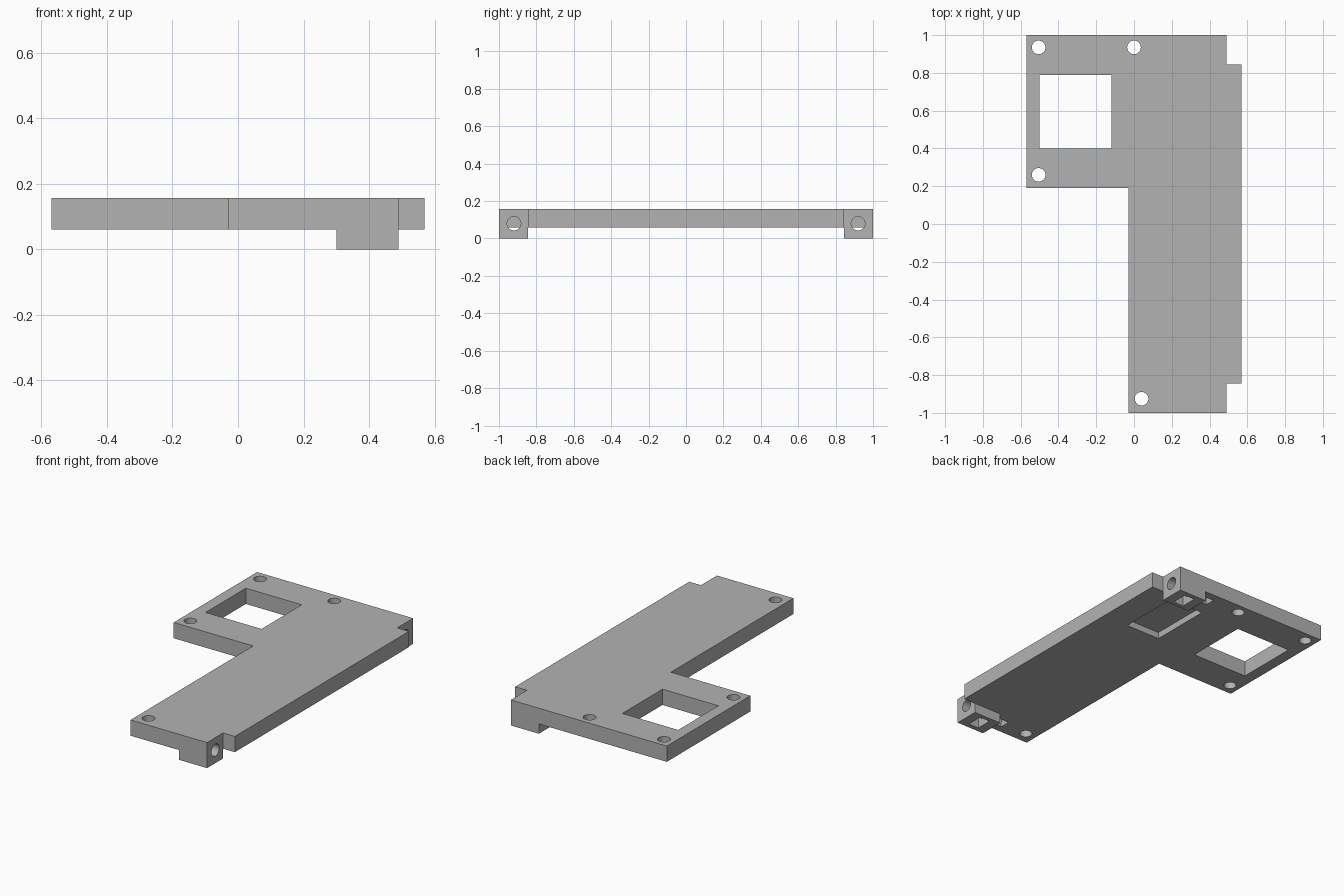
import bpy, bmesh, math
from mathutils import Matrix, Vector

default = bpy.data.objects.get("Cube")
if default:
    bpy.data.objects.remove(default, do_unlink=True)

BOTTOM, TOP = 0.06, 0.157

grey = bpy.data.materials.new("plain grey")
grey.use_nodes = True
colour = (0.45, 0.45, 0.45, 1)
grey.diffuse_color = colour
grey.node_tree.nodes["Principled BSDF"].inputs["Base Color"].default_value = colour


def finish(bm, name):
    bmesh.ops.recalc_face_normals(bm, faces=bm.faces)
    mesh = bpy.data.meshes.new(name)
    bm.to_mesh(mesh)
    bm.free()
    mesh.materials.append(grey)
    obj = bpy.data.objects.new(name, mesh)
    bpy.context.collection.objects.link(obj)
    return obj


def box(name, x0, x1, y0, y1, z0, z1):
    bm = bmesh.new()
    bmesh.ops.create_cube(bm, size=1)
    for v in bm.verts:
        v.co = Vector((x1 if v.co.x > 0 else x0,
                       y1 if v.co.y > 0 else y0,
                       z1 if v.co.z > 0 else z0))
    return finish(bm, name)


def cylinder(name, centre, radius, length, along_x=False):
    bm = bmesh.new()
    turn = Matrix.Rotation(math.pi / 2, 4, "Y") if along_x else Matrix()
    bmesh.ops.create_cone(bm, cap_ends=True, segments=32, radius1=radius, radius2=radius,
                          depth=length, matrix=Matrix.Translation(centre) @ turn)
    return finish(bm, name)


def combine(target, tool, operation):
    mod = target.modifiers.new(operation.title(), "BOOLEAN")
    mod.operation = operation
    mod.solver = "EXACT"
    mod.object = tool
    bpy.context.view_layer.objects.active = target
    bpy.ops.object.modifier_apply(modifier=mod.name)
    bpy.data.objects.remove(tool, do_unlink=True)


# Plate with a wide wing at the back and stepped corners on its left edge
outline = [(-0.57, 1), (-0.57, 0.19), (-0.03, 0.19), (-0.03, -1), (0.49, -1),
           (0.49, -0.845), (0.57, -0.845), (0.57, 0.845), (0.49, 0.845), (0.49, 1)]
bm = bmesh.new()
face = bm.faces.new([bm.verts.new((x, y, BOTTOM)) for x, y in outline])
ext = bmesh.ops.extrude_face_region(bm, geom=[face])
for v in ext["geom"]:
    if isinstance(v, bmesh.types.BMVert):
        v.co.z = TOP
plate = finish(bm, "mounting_plate")

# Hinge lugs under both ends
for side in (-1, 1):
    ya, yb = sorted((side * 0.845, side))
    combine(plate, box("lug", 0.3, 0.49, ya, yb, 0, 0.1), "UNION")

# Large window and the shallow recess underneath
combine(plate, box("window_cutter", -0.5, -0.12, 0.4, 0.79, 0, 0.3), "DIFFERENCE")
combine(plate, box("recess_cutter", 0.16, 0.395, 0.41, 0.8, 0, 0.1), "DIFFERENCE")

# Vertical screw holes
for x, y in [(-0.505, 0.935), (0, 0.935), (-0.505, 0.26), (0.04, -0.925)]:
    combine(plate, cylinder("hole_cutter", (x, y, 0.1), 0.036, 0.4), "DIFFERENCE")

# Blind cross bores through the lugs, each with a nut slot from below
for side in (-1, 1):
    y = side * 0.92
    combine(plate, cylinder("bore_cutter", (0.4, y, 0.08), 0.037, 0.4, True), "DIFFERENCE")
    combine(plate, box("nut_cutter", 0.36, 0.43, y - 0.05, y + 0.05, -0.1, 0.13), "DIFFERENCE")

# Smooth bores, crisp edges
bpy.ops.object.select_all(action="DESELECT")
plate.select_set(True)
bpy.context.view_layer.objects.active = plate
bpy.ops.object.shade_smooth_by_angle(angle=math.radians(30))
